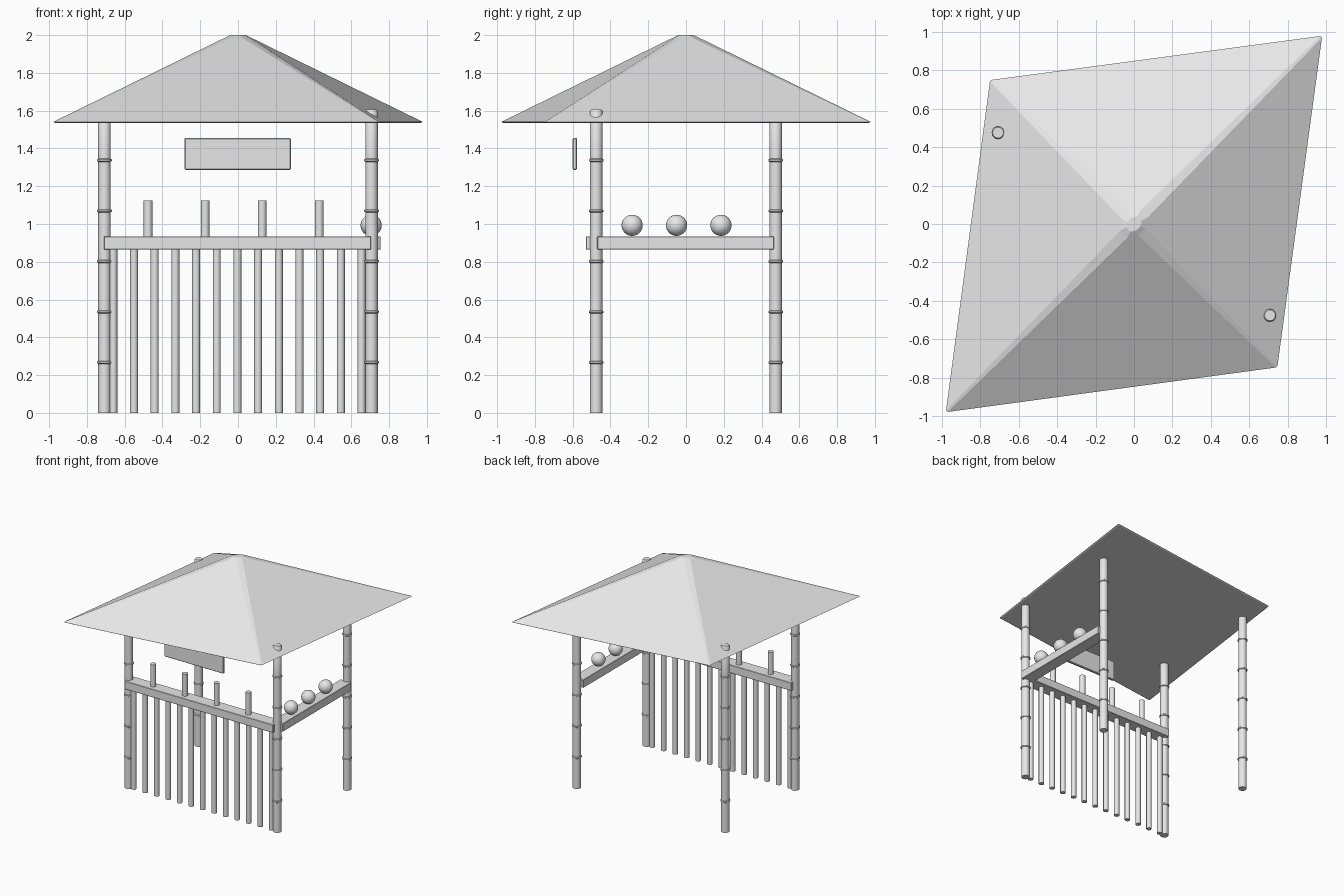
import bpy, bmesh, math
from mathutils import Vector

if "Cube" in bpy.data.objects:
    bpy.data.objects.remove(bpy.data.objects["Cube"], do_unlink=True)

grey = bpy.data.materials.new("light_grey")
grey.use_nodes = True
grey.diffuse_color = (0.8, 0.8, 0.8, 1)
grey.node_tree.nodes["Principled BSDF"].inputs["Base Color"].default_value = (0.8, 0.8, 0.8, 1)

POST_X, POST_Y = 0.707, 0.475


def finish(bm, name, loc=(0, 0, 0), smooth=False):
    bmesh.ops.recalc_face_normals(bm, faces=bm.faces)
    mesh = bpy.data.meshes.new(name)
    bm.to_mesh(mesh)
    bm.free()
    mesh.materials.append(grey)
    ob = bpy.data.objects.new(name, mesh)
    ob.location = loc
    bpy.context.collection.objects.link(ob)
    if smooth:
        bpy.ops.object.select_all(action='DESELECT')
        ob.select_set(True)
        bpy.context.view_layer.objects.active = ob
        bpy.ops.object.shade_smooth_by_angle(angle=math.radians(40))
    return ob


def loft(bm, rings):
    """Skin closed rings of points and cap both ends."""
    loops = [[bm.verts.new(p) for p in ring] for ring in rings]
    for a, b in zip(loops, loops[1:]):
        for i in range(len(a)):
            j = (i + 1) % len(a)
            bm.faces.new((a[i], a[j], b[j], b[i]))
    bm.faces.new(loops[0])
    bm.faces.new(loops[-1])


def lathe(name, profile, loc, sides=20):
    bm = bmesh.new()
    angles = [math.tau * i / sides for i in range(sides)]
    loft(bm, [[(r * math.cos(a), r * math.sin(a), z) for a in angles] for r, z in profile])
    return finish(bm, name, loc, True)


def box(name, lo, hi, bevel=0.003):
    lo, hi = Vector(lo), Vector(hi)
    bm = bmesh.new()
    bmesh.ops.create_cube(bm, size=1)
    bmesh.ops.scale(bm, vec=hi - lo, verts=bm.verts)
    bmesh.ops.bevel(bm, geom=bm.edges[:], offset=bevel, segments=1, affect='EDGES')
    return finish(bm, name, (lo + hi) / 2)


# Skewed pyramid roof with chamfered ridges and a blunt peak
corners = [Vector((0.973, 0.973)), Vector((-0.745, 0.745)),
           Vector((-0.973, -0.973)), Vector((0.742, -0.742))]


def roof_ring(scale, chamfer, z):
    ring = []
    for c in corners:
        side = Vector((-c.y, c.x)).normalized() * chamfer
        for s in (-1, 1):
            p = c * scale + side * s
            ring.append((p.x, p.y, z))
    return ring


bm = bmesh.new()
loft(bm, [roof_ring(0.99, 0.004, 1.535), roof_ring(1, 0.006, 1.541),
          roof_ring(0.055, 0.026, 1.985), roof_ring(0.03, 0.016, 2.0)])
finish(bm, "roof")

# Jointed corner posts, with a thin raised ring at every joint
r, top, joints = 0.033, 1.605, 6
post = [(r, 0)]
for k in range(1, joints):
    z = top * k / joints
    post += [(r, z - 0.008), (0.039, z - 0.004), (0.039, z + 0.004), (r, z + 0.008)]
post += [(r, top - 0.006), (r - 0.005, top)]
for sx, side in ((1, "left"), (-1, "right")):
    for sy, end in ((-1, "front"), (1, "back")):
        lathe(f"{end}_{side}_post", post, (sx * POST_X, sy * POST_Y, 0))

# Counter rails
box("front_counter", (-0.71, -0.53, 0.865), (0.705, -0.42, 0.935))
box("side_counter", (0.652, -0.47, 0.865), (0.755, 0.465, 0.935))

# Upright poles of the front screen
for i in range(13):
    lathe(f"screen_pole_{i + 1}", [(0.021, 0), (0.021, 0.87)],
          (-0.66 + i * 0.1095, -POST_Y, 0), 16)

# Tall cups on the front counter
for i in range(4):
    lathe(f"cup_{i + 1}", [(0.023, 0), (0.023, 0.19)],
          (-0.476 + i * 0.302, -0.473, 0.935), 16)

# Round fruit on the side counter
for i in range(3):
    bm = bmesh.new()
    bmesh.ops.create_uvsphere(bm, u_segments=24, v_segments=16, radius=0.056)
    finish(bm, f"fruit_{i + 1}", (0.705, -0.285 + i * 0.235, 0.993), True)

# Hanging sign board
box("sign_board", (-0.284, -0.6, 1.287), (0.28, -0.577, 1.455), 0.005)
